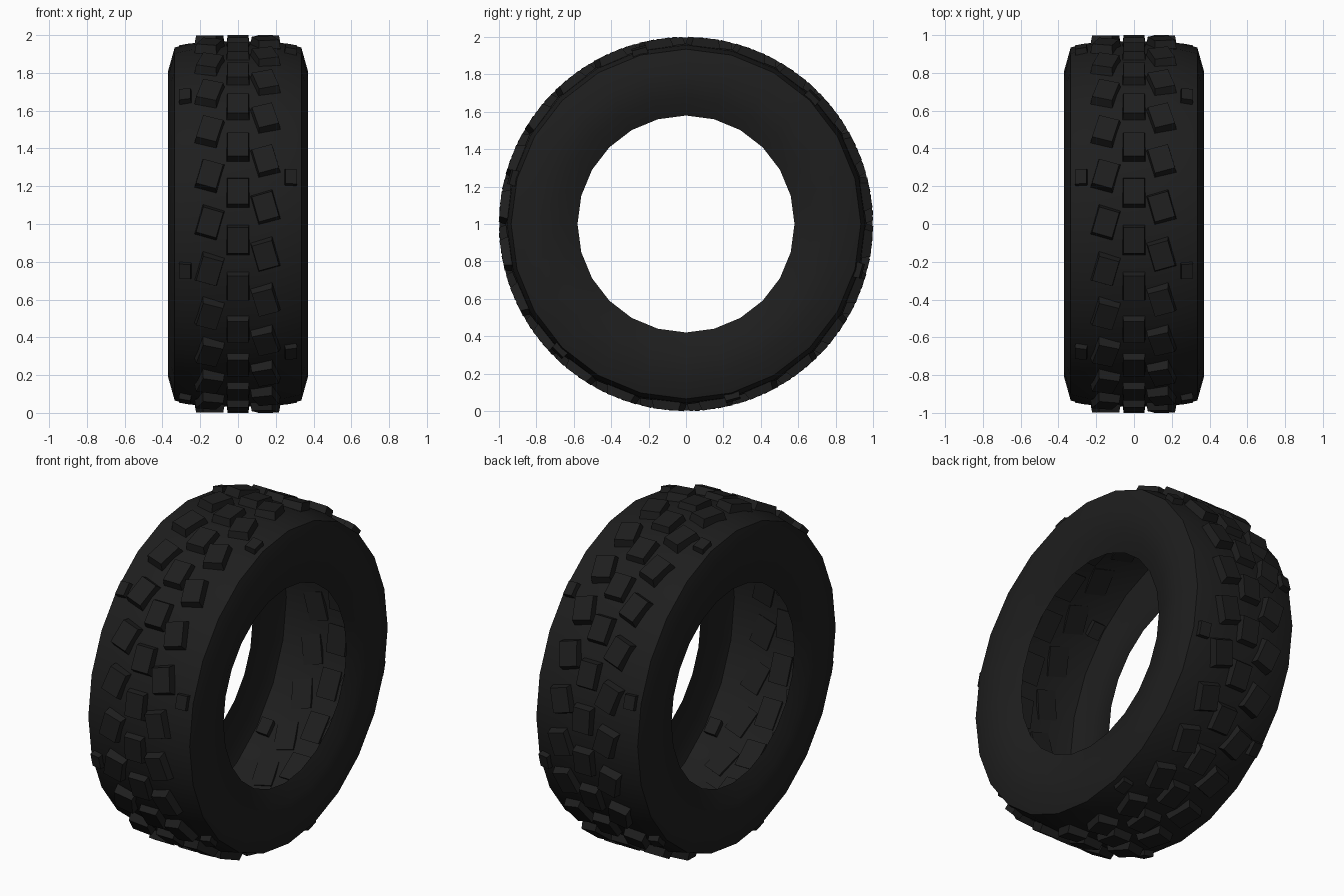
import bpy, bmesh
from math import sin, cos, radians, pi
from mathutils import Matrix, Vector

if "Cube" in bpy.data.objects:
    bpy.data.objects.remove(bpy.data.objects["Cube"])

SIDES = 24
CENTRE = Vector((0, 0, 1))

rubber = bpy.data.materials.new("black_rubber")
rubber.diffuse_color = (0.013, 0.013, 0.013, 1)
rubber.use_nodes = True
rubber.node_tree.nodes["Principled BSDF"].inputs["Base Color"].default_value = rubber.diffuse_color


def frame(deg):
    """Local x = axle, y = rolling direction, z = outward; 0 degrees faces front."""
    a = radians(deg)
    m = Matrix(((1, 0, 0), (0, sin(a), -cos(a)), (0, cos(a), sin(a))))
    return Matrix.Translation(CENTRE) @ m.to_4x4()


def finish(bm, name):
    bmesh.ops.recalc_face_normals(bm, faces=bm.faces)
    mesh = bpy.data.meshes.new(name)
    bm.to_mesh(mesh)
    bm.free()
    mesh.materials.append(rubber)
    ob = bpy.data.objects.new(name, mesh)
    bpy.context.collection.objects.link(ob)
    return ob


# Hollow tyre casing, spun from a mirrored (x, radius) profile
half = [(0.31, 0.58), (0.35, 0.68), (0.37, 0.81), (0.335, 0.935), (0.24, 0.957), (0.1, 0.965)]
profile = [(-x, r) for x, r in half] + half[::-1]
bm = bmesh.new()
rings = []
for i in range(SIDES):
    f = frame(360 * i / SIDES)
    rings.append([bm.verts.new(f @ Vector((x, 0, r))) for x, r in profile])
for i in range(SIDES):
    a, b = rings[i], rings[(i + 1) % SIDES]
    for j in range(len(profile) - 1):
        bm.faces.new((a[j], a[j + 1], b[j + 1], b[j]))
casing = finish(bm, "tyre_casing")
bpy.context.view_layer.objects.active = casing
casing.select_set(True)
bpy.ops.object.shade_smooth_by_angle(angle=radians(35))


def lug_row(name, x, count, start, base, top, r0, r1, twist=0, lean=0):
    """A ring of tapered tread blocks at side offset x."""
    bm = bmesh.new()
    for i in range(count):
        m = (frame(start + 360 * i / count) @ Matrix.Translation((x, 0, r0))
             @ Matrix.Rotation(radians(lean), 4, 'Y')
             @ Matrix.Rotation(radians(twist), 4, 'Z'))
        geo = bmesh.ops.create_cube(bm, size=1)
        for v in geo["verts"]:
            upper = v.co.z > 0
            w, l = top if upper else base
            v.co = m @ Vector((v.co.x * w, v.co.y * l, (r1 - r0) if upper else 0))
    return finish(bm, name)


# Centre row and the two angled rows
big = dict(count=24, base=(0.122, 0.165), top=(0.11, 0.138), r0=0.945, r1=0.998)
lug_row("centre_lugs", 0, start=10, **big)
lug_row("left_lugs", -0.15, start=0.5, twist=-16, **big)
lug_row("right_lugs", 0.145, start=5.3, twist=16, **big)

# Sparse small lugs on the shoulders
small = dict(count=6, base=(0.07, 0.09), top=(0.062, 0.08), r0=0.90, r1=0.975)
lug_row("left_shoulder_lugs", -0.27, start=45, lean=-10, **small)
lug_row("right_shoulder_lugs", 0.27, start=15, lean=10, **small)
